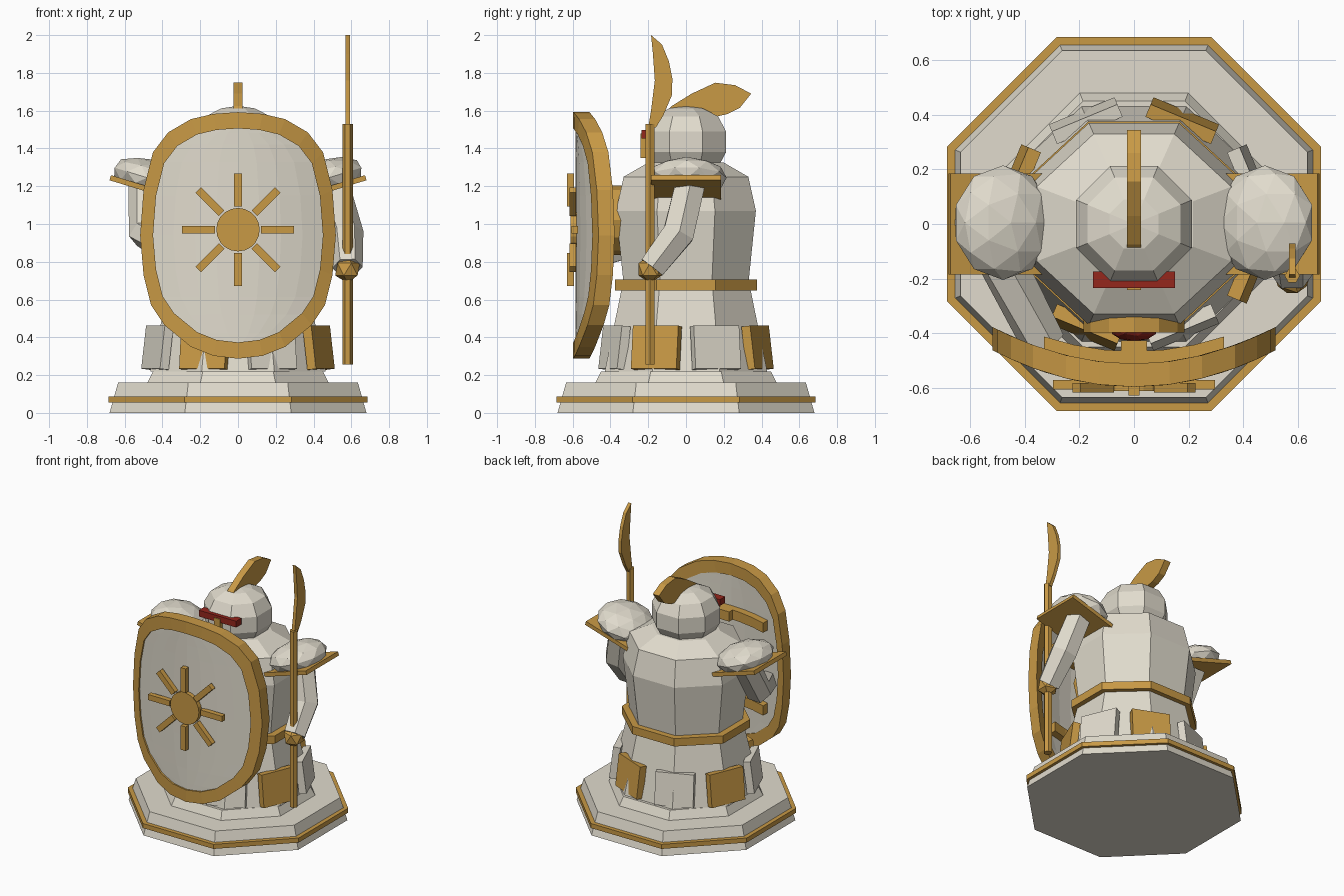
import bpy, bmesh
from math import sin, cos, pi, radians
from mathutils import Vector, Matrix

if "Cube" in bpy.data.objects:
    bpy.data.objects.remove(bpy.data.objects["Cube"])


def material(name, rgb):
    m = bpy.data.materials.new(name)
    m.diffuse_color = (*rgb, 1)
    m.use_nodes = True
    m.node_tree.nodes["Principled BSDF"].inputs["Base Color"].default_value = m.diffuse_color
    return m


STONE = material("stone", (0.75, 0.71, 0.61))
GOLD = material("gold", (0.58, 0.32, 0.06))
RED = material("red", (0.30, 0.02, 0.012))


def finish(name, bm, mat, matrix=None):
    if matrix:
        bm.transform(matrix)
    bmesh.ops.remove_doubles(bm, verts=bm.verts, dist=1e-5)
    bmesh.ops.recalc_face_normals(bm, faces=bm.faces)
    me = bpy.data.meshes.new(name)
    bm.to_mesh(me)
    bm.free()
    me.materials.append(mat)
    ob = bpy.data.objects.new(name, me)
    bpy.context.collection.objects.link(ob)
    return ob


def loft(name, rings, mat, caps=True, closed=False):
    bm = bmesh.new()
    vs = [[bm.verts.new(p) for p in r] for r in rings]
    n = len(vs[0])
    pairs = list(zip(vs, vs[1:])) + ([(vs[-1], vs[0])] if closed else [])
    for a, b in pairs:
        for i in range(n):
            j = (i + 1) % n
            bm.faces.new((a[i], a[j], b[j], b[i]))
    if caps and not closed:
        bm.faces.new(vs[0])
        bm.faces.new(vs[-1])
    return finish(name, bm, mat)


def octagon_lathe(name, profile, mat, sx=1.0):
    # profile gives (distance to flat side, height)
    k = 1 / cos(pi / 8)
    ang = [pi / 8 + i * pi / 4 for i in range(8)]
    return loft(name, [[(r * k * sx * cos(a), r * k * sin(a), z) for a in ang]
                       for r, z in profile], mat)


def box(name, size, matrix, mat):
    bm = bmesh.new()
    bmesh.ops.create_cube(bm, size=1, matrix=Matrix.Diagonal((*size, 1)))
    return finish(name, bm, mat, matrix)


def disc(name, r, depth, sides, loc, mat):
    bm = bmesh.new()
    bmesh.ops.create_cone(bm, cap_ends=True, segments=sides, radius1=r, radius2=r, depth=depth)
    return finish(name, bm, mat, Matrix.Translation(loc) @ Matrix.Rotation(pi / 2, 4, 'X'))


def plate(name, outline, x, t, mat):
    # flat y-z outline with thickness along x
    return loft(name, [[(x + s * t / 2, y, z) for y, z in outline] for s in (-1, 1)], mat)


def tube(name, pts, radii, sides, mat):
    pts = [Vector(p) for p in pts]
    rings = []
    for i, p in enumerate(pts):
        d = Vector()
        if i:
            d += (p - pts[i - 1]).normalized()
        if i < len(pts) - 1:
            d += (pts[i + 1] - p).normalized()
        d.normalize()
        u = Vector((1, 0, 0))
        u = (u - d * u.dot(d)).normalized()
        v = d.cross(u)
        rings.append([p + radii[i] * (u * cos(2 * pi * k / sides) + v * sin(2 * pi * k / sides))
                      for k in range(sides)])
    return loft(name, rings, mat)


def ball(name, loc, scale, sub, mat):
    bm = bmesh.new()
    bmesh.ops.create_icosphere(bm, subdivisions=sub, radius=1)
    return finish(name, bm, mat, Matrix.Translation(loc) @ Matrix.Diagonal((*scale, 1)))


# Plinth
octagon_lathe("base_step", [(.68, 0), (.635, .16)], STONE)
octagon_lathe("base_band", [(.685, .055), (.685, .088)], GOLD)
octagon_lathe("upper_step", [(.48, .16), (.45, .22)], STONE)

# Body
octagon_lathe("skirt", [(.43, .22), (.34, .66)], STONE, 1.08)
octagon_lathe("belt", [(.375, .648), (.375, .705)], GOLD, 1.08)
octagon_lathe("torso", [(.33, .68), (.37, 1.07), (.33, 1.25), (.2, 1.325), (.12, 1.33)], STONE, 1.08)

# Hanging skirt plates, alternating colours
for i in range(8):
    a = radians(22.5 + 45 * i)
    m = (Matrix.Translation((.462 * cos(a), .41 * sin(a), .345)) @ Matrix.Rotation(a, 4, 'Z')
         @ Matrix.Rotation(radians(-7), 4, 'Y'))
    box(f"skirt_plate_{i}", (.05, .26, .23), m, GOLD if i % 2 else STONE)

# Head with visor and crest
octagon_lathe("head", [(.12, 1.28), (.18, 1.32), (.212, 1.38), (.212, 1.49), (.17, 1.57),
                       (.09, 1.612), (.002, 1.625)], STONE)
box("visor", (.3, .06, .045), Matrix.Translation((0, -.205, 1.475)), RED)
box("nose_guard", (.05, .04, .13), Matrix.Translation((0, -.222, 1.415)), GOLD)
plate("crest", [(-.135, 1.56), (-.075, 1.625), (.03, 1.69), (.155, 1.748), (.26, 1.735), (.345, 1.69),
                (.285, 1.615), (.22, 1.582), (.165, 1.57), (.05, 1.56)], 0, .05, GOLD)

# Chest medallion
disc("medallion", .185, .065, 12, (0, -.365, 1.02), GOLD)
ball("gem", (0, -.39, 1.02), (.085, .04, .085), 2, RED)

# Shoulders
for s, side in ((-1, "left"), (1, "right")):
    tilt = Matrix.Rotation(radians(-17 * s), 4, 'Y')
    box(f"shoulder_plate_{side}", (.39, .37, .028), Matrix.Translation((.49 * s, 0, 1.188)) @ tilt, GOLD)
    bm = bmesh.new()
    bmesh.ops.create_icosphere(bm, subdivisions=2, radius=1,
                               matrix=Matrix.Diagonal((.19, .21, .1, 1)))
    cut = bmesh.ops.bisect_plane(bm, geom=bm.verts[:] + bm.edges[:] + bm.faces[:],
                                 plane_co=(0, 0, -.05), plane_no=(0, 0, -1), clear_outer=True)
    bmesh.ops.holes_fill(bm, edges=[e for e in bm.edges if e.is_boundary])
    finish(f"shoulder_dome_{side}", bm, STONE, Matrix.Translation((.48 * s, .005, 1.245)) @ tilt)

# Arms
tube("right_arm", [(.5, .02, 1.2), (.57, -.04, .95), (.58, -.18, .77)], [.09, .095, .08], 6, STONE)
tube("left_arm", [(-.49, .02, 1.2), (-.49, -.13, .95), (-.33, -.44, .85)], [.09, .09, .08], 6, STONE)
ball("right_hand", (.58, -.19, .76), (.073, .073, .073), 1, GOLD)

# Bladed spear
tube("spear_shaft", [(.58, -.19, .255), (.58, -.19, 1.53)], [.028, .028], 6, GOLD)
plate("spear_blade", [(-.185, 2.0), (-.127, 1.95), (-.09, 1.86), (-.072, 1.77), (-.075, 1.68), (-.12, 1.575),
                      (-.16, 1.51), (-.2, 1.51), (-.185, 1.6), (-.165, 1.76), (-.175, 1.9)], .58, .024, GOLD)


# Shield: half outline (x, z), bent around the body
HALF = [(0, 1.592), (.13, 1.583), (.25, 1.555), (.37, 1.485), (.45, 1.38), (.5, 1.18), (.518, .94),
        (.5, .73), (.46, .57), (.39, .465), (.25, .35), (.13, .302), (0, .287)]


def bend(x):
    return -.597 + .5 * x * x


def shield_loop(k, dy):
    pts = HALF + [(-x, z) for x, z in HALF[-2:0:-1]]
    return [(x * k, bend(x * k) + dy, .94 + (z - .94) * k) for x, z in pts]


loft("shield_rim", [shield_loop(1, 0), shield_loop(.868, 0), shield_loop(.868, .085),
                    shield_loop(1, .085)], GOLD, closed=True)

bm = bmesh.new()
for dy in (.012, .078):
    rows = [[bm.verts.new((x * .88 * j / 4, bend(x * .88 * j / 4) + dy, .94 + (z - .94) * .88))
             for j in range(-4, 5)] for x, z in HALF]
    for a, b in zip(rows, rows[1:]):
        for j in range(8):
            bm.faces.new((a[j], a[j + 1], b[j + 1], b[j]))
bmesh.ops.remove_doubles(bm, verts=bm.verts, dist=1e-5)
finish("shield_panel", bm, STONE)

# Sun emblem
disc("sun_disc", .115, .04, 20, (0, -.592, .97), GOLD)
for i in range(8):
    a = i * pi / 4
    x = .21 * cos(a)
    box(f"sun_ray_{i}", (.175, .036, .04), Matrix.Translation((x, bend(x) - .014, .97 + .21 * sin(a)))
        @ Matrix.Rotation(-a, 4, 'Y'), GOLD)

# Straps on the back of the shield
for z, name in ((1.25, "upper"), (.65, "lower")):
    xs = [-.33 + .11 * i for i in range(7)]
    loft(f"{name}_strap", [[(x, bend(x) + dy, z + dz) for dy, dz in
                            ((.075, -.035), (.13, -.035), (.13, .035), (.075, .035))] for x in xs], GOLD)
    box(f"{name}_strap_block", (.095, .07, .07), Matrix.Translation((0, -.462, z)), GOLD)
